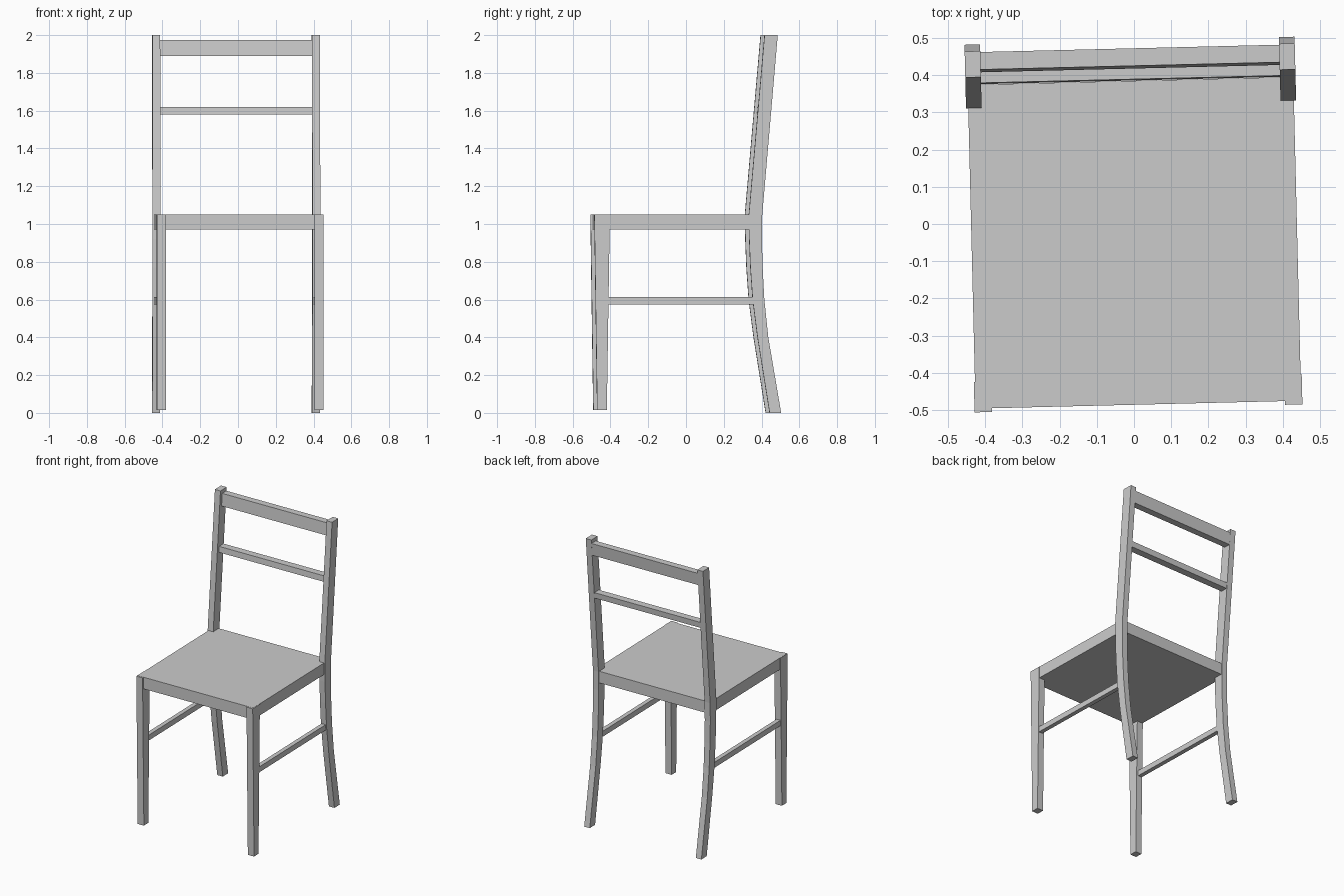
import bpy, bmesh, math
from mathutils import Matrix

if "Cube" in bpy.data.objects:
    bpy.data.objects.remove(bpy.data.objects["Cube"])

# The whole chair is turned slightly about z
TURN = Matrix.Rotation(math.radians(1.4), 4, 'Z')


def prism(name, profile, x0, x1):
    """Extrude a (y, z) side profile from x0 to x1."""
    bm = bmesh.new()
    face = bm.faces.new([bm.verts.new((x0, y, z)) for y, z in profile])
    ext = bmesh.ops.extrude_face_region(bm, geom=[face])
    moved = [v for v in ext['geom'] if isinstance(v, bmesh.types.BMVert)]
    bmesh.ops.translate(bm, verts=moved, vec=(x1 - x0, 0, 0))
    bmesh.ops.recalc_face_normals(bm, faces=bm.faces)
    bm.transform(TURN)
    mesh = bpy.data.meshes.new(name)
    bm.to_mesh(mesh)
    bm.free()
    obj = bpy.data.objects.new(name, mesh)
    bpy.context.collection.objects.link(obj)
    return obj


def rect(y0, y1, z0, z1, lean=0.0):
    d = lean * (z1 - z0)
    return [(y0, z0), (y1, z0), (y1 + d, z1), (y0 + d, z1)]


# Side profiles: tapered front leg, curved back leg with leaning post
front_leg = [(-0.481, 0.015), (-0.430, 0.015), (-0.414, 1.05), (-0.496, 1.05)]
back_front = [(0.432, 0), (0.400, 0.2), (0.368, 0.4), (0.342, 0.6),
              (0.330, 0.77), (0.324, 0.92), (0.322, 1.05), (0.405, 2.0)]
back_rear = [(0.475, 2.0), (0.393, 1.05), (0.391, 0.92), (0.395, 0.77),
             (0.404, 0.6), (0.425, 0.4), (0.459, 0.2), (0.493, 0)]

# Legs and side stretchers, mirrored left and right
for side, s in (("left", -1), ("right", 1)):
    prism(f"front_leg_{side}", front_leg, s * 0.394, s * 0.441)
    prism(f"back_leg_{side}", back_front + back_rear, s * 0.402, s * 0.444)
    prism(f"side_stretcher_{side}", rect(-0.43, 0.36, 0.575, 0.613),
          s * 0.407, s * 0.437)

# Seat
prism("seat", rect(-0.486, 0.385, 0.97, 1.051), -0.438, 0.438)

# Back rails, leaning with the posts
prism("top_rail", rect(0.418, 0.465, 1.89, 1.975, 0.087), -0.41, 0.41)
prism("middle_rail", rect(0.386, 0.436, 1.58, 1.62, 0.087), -0.41, 0.41)
